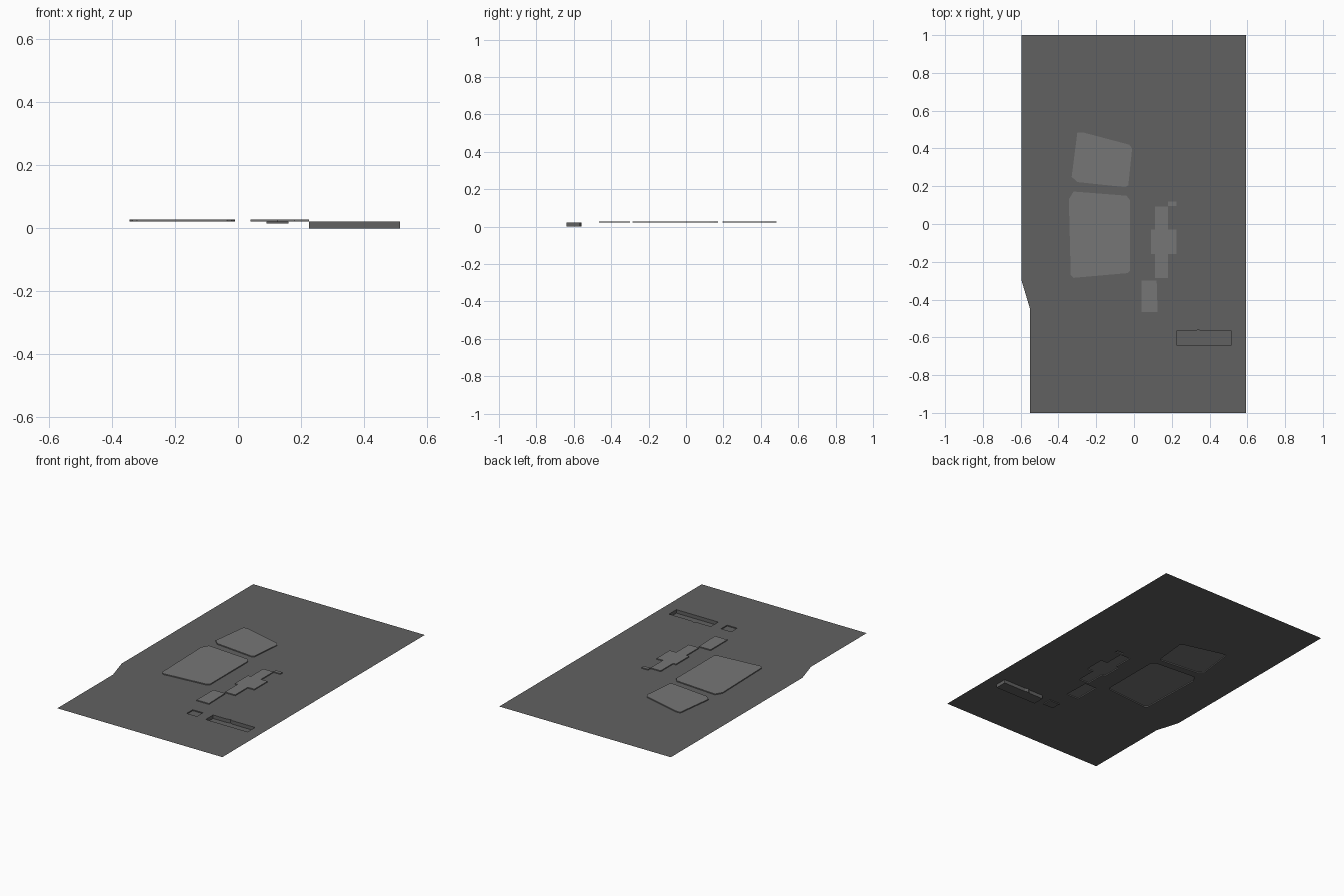
import bpy, bmesh

if "Cube" in bpy.data.objects:
    bpy.data.objects.remove(bpy.data.objects["Cube"])

Z = 0.022  # height of the main sheet


def material(name, v):
    m = bpy.data.materials.new(name)
    m.diffuse_color = (v, v, v, 1)
    m.use_nodes = True
    m.node_tree.nodes["Principled BSDF"].inputs["Base Color"].default_value = m.diffuse_color
    return m


dark = material("dark_grey", 0.12)
light = material("mid_grey", 0.18)


def add_loop(bm, pts, z):
    vs = [bm.verts.new((x, y, z)) for x, y in pts]
    return [bm.edges.new((vs[i], vs[(i + 1) % len(vs)])) for i in range(len(vs))]


def finish(bm, name, mat):
    me = bpy.data.meshes.new(name)
    bm.to_mesh(me)
    bm.free()
    me.materials.append(mat)
    ob = bpy.data.objects.new(name, me)
    bpy.context.collection.objects.link(ob)
    return ob


def panel(name, pts, z, mat):
    """Flat panel at height z, joined to the sheet by a thin wall."""
    bm = bmesh.new()
    n = len(pts)
    cap = [bm.verts.new((x, y, z)) for x, y in pts]
    rim = [bm.verts.new((x, y, Z)) for x, y in pts]
    face = bm.faces.new(cap)
    for i in range(n):
        j = (i + 1) % n
        bm.faces.new((cap[i], rim[i], rim[j], cap[j]))
    bmesh.ops.recalc_face_normals(bm, faces=bm.faces[:])
    face.normal_update()
    if face.normal.z < 0:
        bmesh.ops.reverse_faces(bm, faces=bm.faces[:])
    finish(bm, name, mat)


def rect(x0, x1, y0, y1):
    return [(x0, y0), (x1, y0), (x1, y1), (x0, y1)]


# raised panels
raised = {
    "back_pad": [(-.30, .485), (-.27, .485), (-.025, .42), (-.01, .40),
                 (-.03, .205), (-.045, .195), (-.30, .222), (-.33, .25)],
    "middle_pad": [(-.32, .172), (-.04, .15), (-.02, .125), (-.02, -.245),
                   (-.035, -.26), (-.32, -.285), (-.335, -.27), (-.345, .13)],
    "cross_pad": [(.11, .093), (.18, .093), (.18, -.03), (.225, -.03),
                  (.225, -.16), (.18, -.16), (.18, -.285), (.11, -.285),
                  (.11, -.16), (.09, -.16), (.09, -.03), (.11, -.03)],
    "corner_pad": rect(.18, .225, .096, .118),
    "small_pad": [(.04, -.465), (.125, -.465), (.12, -.30), (.04, -.30)],
}
# sunken trays
trench = [(.225, -.64), (.515, -.64), (.515, -.567), (.36, -.567),
          (.34, -.56), (.32, -.567), (.225, -.567)]
square = rect(.09, .16, -.635, -.575)

# main sheet with openings
outline = [(-.595, 1), (.592, 1), (.592, -1), (-.55, -1), (-.55, -.45), (-.595, -.30)]
bm = bmesh.new()
edges = []
for pts in [outline, trench, square, *raised.values()]:
    edges += add_loop(bm, pts, Z)
bmesh.ops.triangle_fill(bm, edges=edges, use_beauty=True, use_dissolve=False, normal=(0, 0, 1))
for f in bm.faces:
    f.normal_update()
    if f.normal.z < 0:
        f.normal_flip()
finish(bm, "base_sheet", dark)

for name, pts in raised.items():
    panel(name, pts, Z + 0.006, light)
panel("long_tray", trench, 0, dark)
panel("square_tray", square, Z - 0.006, dark)
